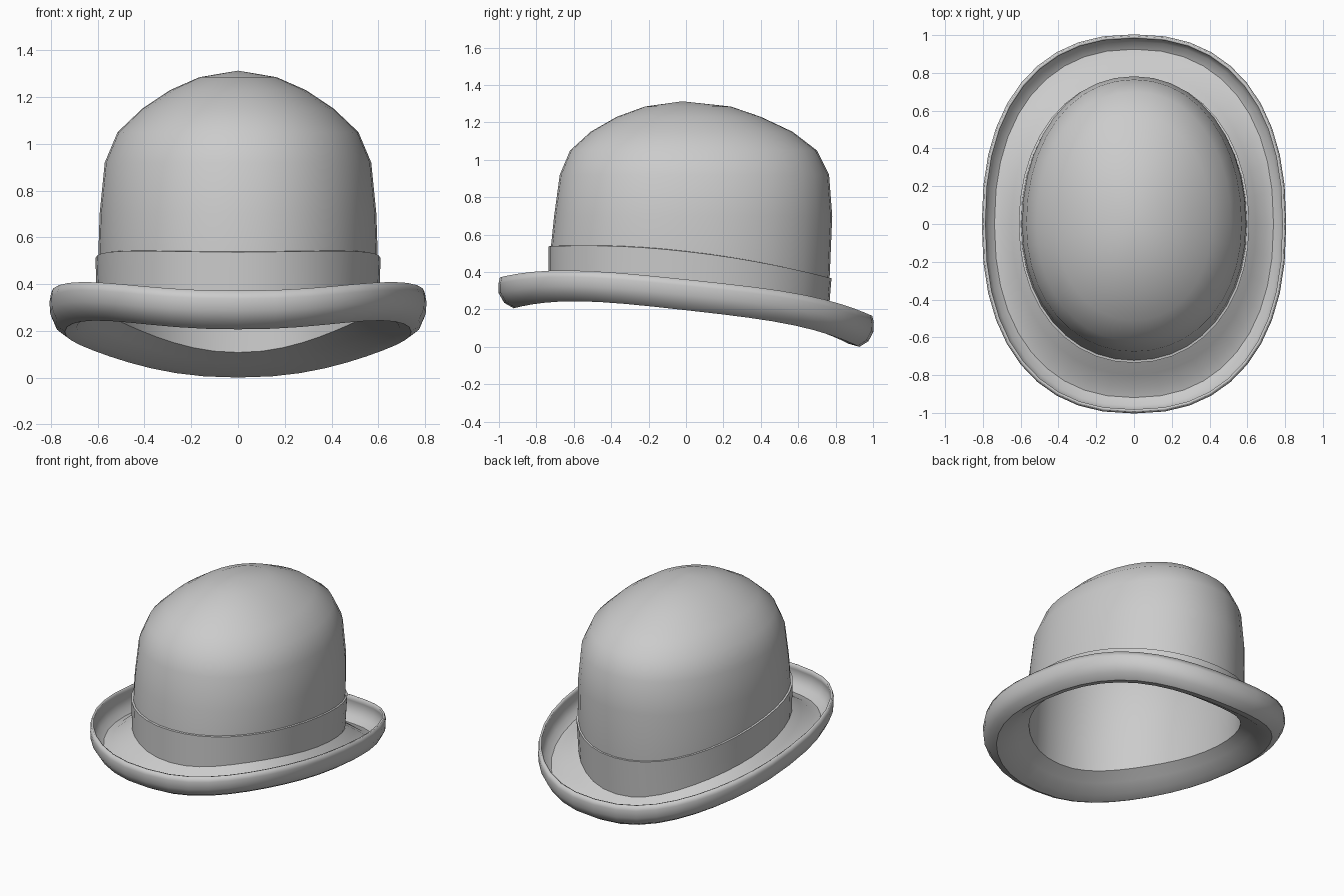
import bpy, bmesh, math

if "Cube" in bpy.data.objects:
    bpy.data.objects.remove(bpy.data.objects["Cube"])

N = 40


def power(v, p):
    return math.copysign(abs(v) ** p, v)


def oval(xh, front, back, n):
    """Slightly squared oval; returns (x, y, unit y) around the ring."""
    pts = []
    for i in range(N):
        a = 2 * math.pi * i / N
        u, v = power(math.cos(a), 2 / n), power(math.sin(a), 2 / n)
        pts.append((xh * u, (back if v > 0 else -front) * v, v))
    return pts


def brim_z(v):
    y = 0.92 * v
    return 0.195 - 0.112 * y - 0.013 * y ** 2 - 0.114 * y ** 4


def band_z(v):
    y = 0.76 * v
    return 0.51 - 0.112 * y - 0.10 * y ** 2


def ring(xh, front, back, n, zf):
    return [(x, y, zf(v)) for x, y, v in oval(xh, front, back, n)]


def loft(name, rings, tip=None):
    bm = bmesh.new()
    rows = [[bm.verts.new(p) for p in r] for r in rings]
    for a, b in zip(rows, rows[1:]):
        for i in range(N):
            j = (i + 1) % N
            bm.faces.new((a[i], a[j], b[j], b[i]))
    if tip:
        t = bm.verts.new(tip)
        for i in range(N):
            bm.faces.new((rows[-1][i], rows[-1][(i + 1) % N], t))
    me = bpy.data.meshes.new(name)
    bm.to_mesh(me)
    bm.free()
    ob = bpy.data.objects.new(name, me)
    bpy.context.collection.objects.link(ob)
    bpy.ops.object.select_all(action='DESELECT')
    ob.select_set(True)
    bpy.context.view_layer.objects.active = ob
    bpy.ops.object.shade_smooth_by_angle(angle=math.radians(40))
    return ob


# Brim: rolled lip down to the trough and in to the crown base
rings = []
for t, h in ((0.93, 0.163), (0.96, 0.13), (0.955, 0.085), (0.86, 0.04),
             (0.70, 0.015), (0.50, 0.03), (0.25, 0.075), (0.0, 0.115)):
    rings.append(ring(0.595 + 0.205 * t, -0.73 - 0.27 * t, 0.75 + 0.25 * t,
                      2.1 + 0.25 * t, lambda v, h=h: brim_z(v) + h))

# Crown: slanted at the band, level further up
rings.append(ring(0.598, -0.722, 0.768, 2.1, band_z))
for z, xh, front, back in ((0.70, 0.592, -0.705, 0.782), (0.92, 0.57, -0.675, 0.765),
                           (1.05, 0.515, -0.62, 0.70), (1.15, 0.41, -0.51, 0.57),
                           (1.23, 0.29, -0.37, 0.40), (1.285, 0.165, -0.22, 0.24)):
    rings.append(ring(xh, front, back, 2.1, lambda v, z=z: z))
body = loft("hat_body", rings, (0, -0.02, 1.313))
solid = body.modifiers.new("felt_thickness", 'SOLIDIFY')
solid.thickness = 0.014
solid.offset = -1

# Ribbon around the crown base
loft("hat_band", [
    ring(0.603, -0.735, 0.757, 2.1, lambda v: brim_z(v) + 0.11),
    ring(0.610, -0.735, 0.778, 2.1, band_z),
    ring(0.596, -0.720, 0.766, 2.1, lambda v: band_z(v) + 0.002)])
